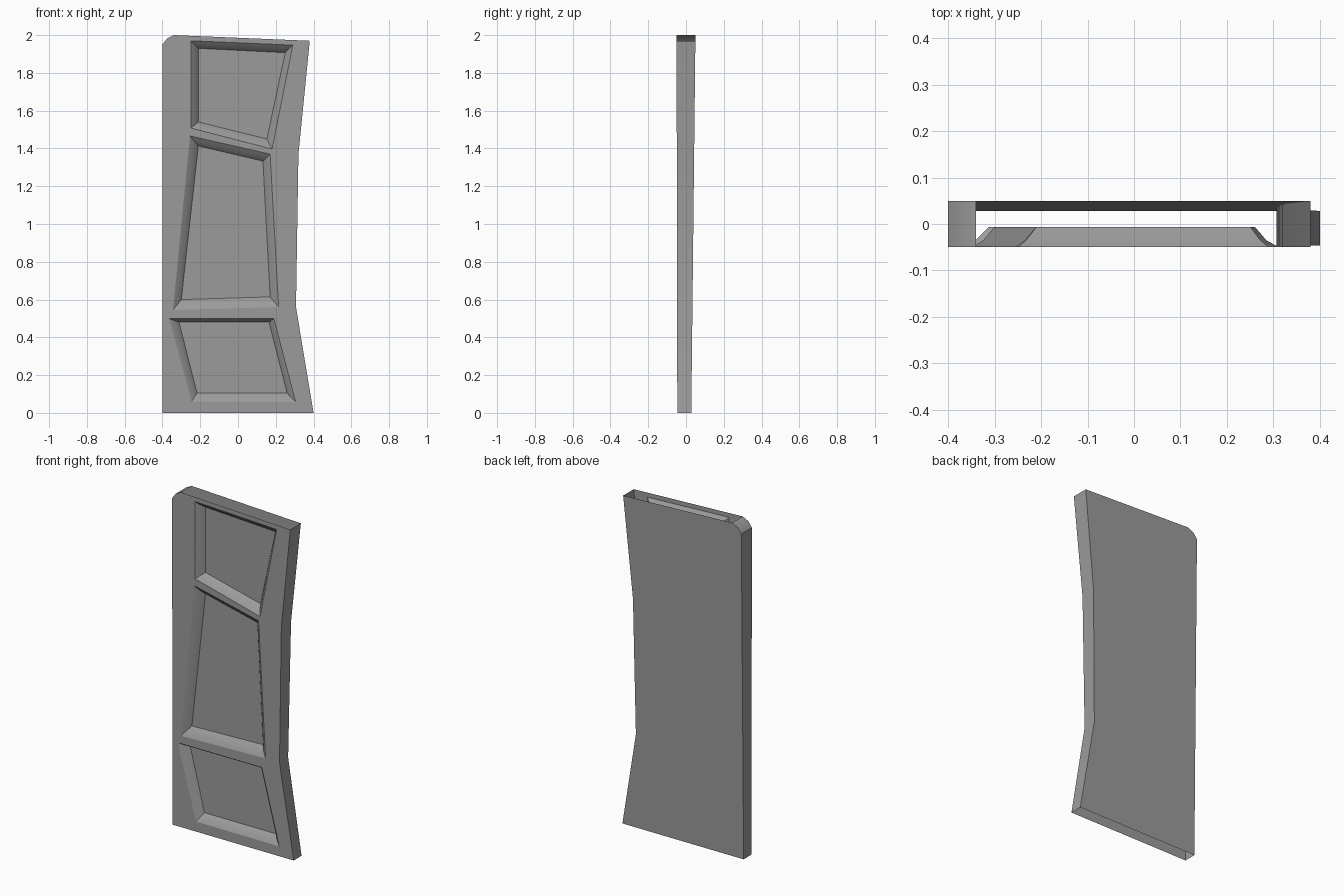
import bpy, bmesh
from math import radians
from mathutils import Vector

if "Cube" in bpy.data.objects:
    bpy.data.objects.remove(bpy.data.objects["Cube"])

# Door outline (x, z), starting at the top right, clockwise to the top left
OUTLINE = [(.38, 1.97), (.32, 1.37), (.307, .56), (.40, 0), (-.40, 0),
           (-.40, 1.95), (-.376, 1.982), (-.34, 2.0)]
OPEN_EDGES = {3, 7}          # bottom and top stay open

# Panels: outer opening and inner floor corners (TL, TR, BR, BL)
PANELS = {
    "top_panel": ([(-.25, 1.97), (.29, 1.947), (.18, 1.397), (-.25, 1.508)],
                  [(-.21, 1.93), (.25, 1.907), (.153, 1.45), (-.21, 1.54)]),
    "middle_panel": ([(-.254, 1.466), (.17, 1.37), (.215, .56), (-.344, .545)],
                     [(-.21, 1.413), (.132, 1.333), (.17, .614), (-.30, .60)]),
    "bottom_panel": ([(-.365, .499), (.19, .499), (.305, .058), (-.245, .06)],
                     [(-.312, .48), (.164, .48), (.26, .105), (-.217, .105)]),
}
FLOOR_Y = -.006

paint = bpy.data.materials.new("dark_grey")
paint.diffuse_color = (.33, .33, .33, 1)
paint.use_nodes = True
paint.node_tree.nodes["Principled BSDF"].inputs["Base Color"].default_value = paint.diffuse_color


def front_y(z):
    return -.046 - .002 * z


def back_y(z):
    return .028 + .011 * z


def finish(bm, name):
    me = bpy.data.meshes.new(name)
    bm.to_mesh(me)
    bm.free()
    me.materials.append(paint)
    ob = bpy.data.objects.new(name, me)
    bpy.context.collection.objects.link(ob)
    bpy.ops.object.select_all(action='DESELECT')
    ob.select_set(True)
    bpy.context.view_layer.objects.active = ob
    bpy.ops.object.shade_smooth_by_angle(angle=radians(32))
    return ob


def face_toward(faces, direction):
    for f in faces:
        f.normal_update()
        if f.normal.dot(direction) < 0:
            f.normal_flip()


def ring(bm, pts, y):
    return [bm.verts.new((x, y(z), z)) for x, z in pts]


def strip(bm, a, b, skip=()):
    n = len(a)
    return [bm.faces.new((a[i], a[(i + 1) % n], b[(i + 1) % n], b[i]))
            for i in range(n) if i not in skip]


# Shell: front sheet with three openings, back sheet, side walls
bm = bmesh.new()
loops = [ring(bm, OUTLINE, front_y)]
loops += [ring(bm, outer, front_y) for outer, _ in PANELS.values()]
edges = [bm.edges.new((l[i], l[(i + 1) % len(l)])) for l in loops for i in range(len(l))]
bmesh.ops.triangle_fill(bm, edges=edges, use_beauty=True, normal=(0, -1, 0))
face_toward(bm.faces, Vector((0, -1, 0)))
back = ring(bm, OUTLINE, back_y)
face_toward([bm.faces.new(back)], Vector((0, 1, 0)))
for wall in strip(bm, loops[0], back, OPEN_EDGES):
    x = wall.calc_center_median().x
    face_toward([wall], Vector((x, 0, 0)))
finish(bm, "door_shell")

# Recessed panels with a two-step moulded bevel
for name, (outer, inner) in PANELS.items():
    bm = bmesh.new()
    mid = [tuple(Vector(a).lerp(Vector(b), .45)) for a, b in zip(outer, inner)]
    rings = [ring(bm, outer, front_y),
             ring(bm, mid, lambda z: -.035),
             ring(bm, inner, lambda z: FLOOR_Y)]
    for a, b in zip(rings, rings[1:]):
        strip(bm, a, b)
    bm.faces.new(rings[-1])
    face_toward(bm.faces, Vector((0, -1, 0)))
    finish(bm, name)
